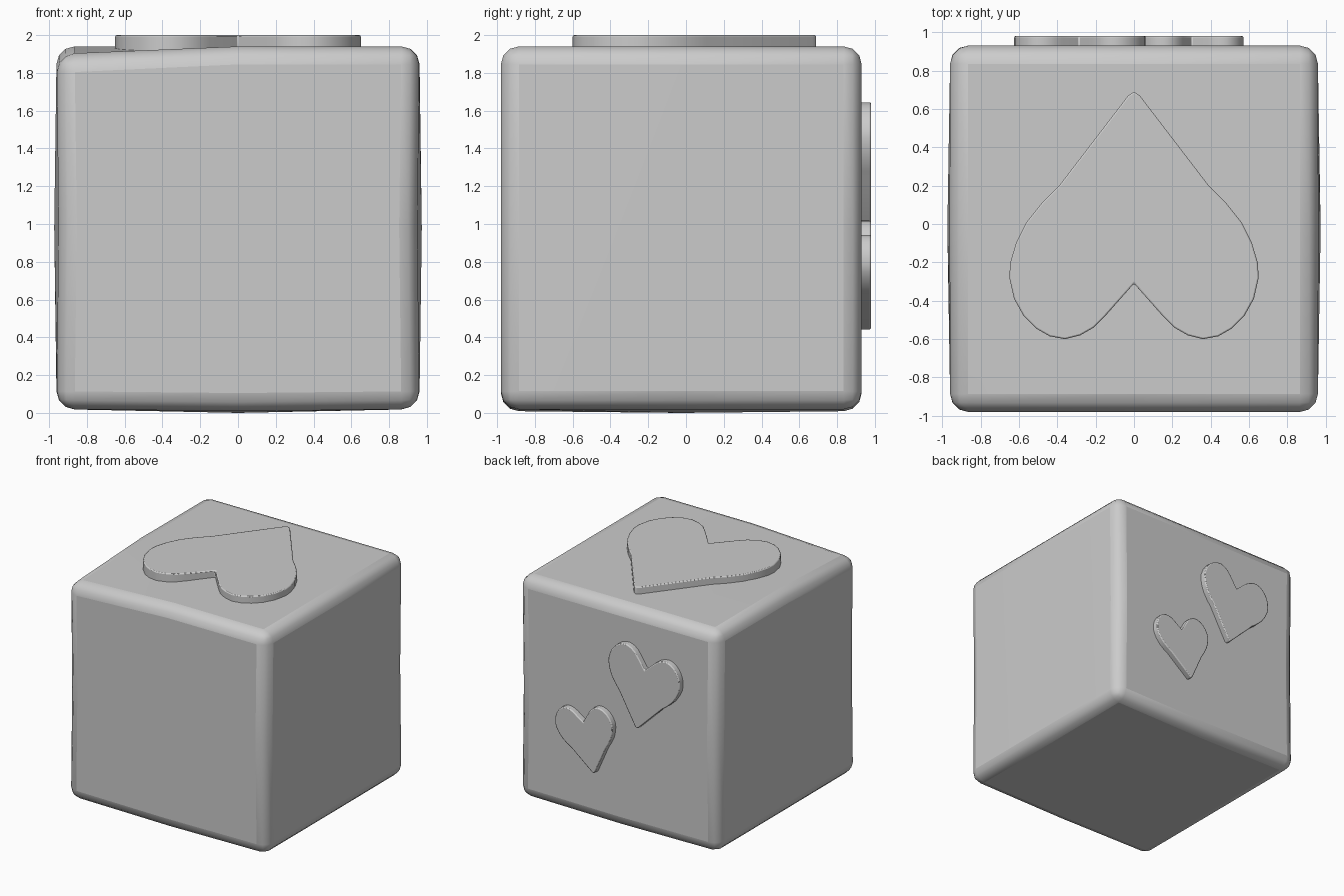
import bpy, bmesh
from mathutils import Vector, Matrix

if "Cube" in bpy.data.objects:
    bpy.data.objects.remove(bpy.data.objects["Cube"])


def make_object(name, bm, bevel, segments, angle):
    bmesh.ops.recalc_face_normals(bm, faces=bm.faces)
    me = bpy.data.meshes.new(name)
    bm.to_mesh(me)
    bm.free()
    ob = bpy.data.objects.new(name, me)
    bpy.context.collection.objects.link(ob)
    m = ob.modifiers.new("bevel", 'BEVEL')
    m.width, m.segments = bevel, segments
    m.limit_method, m.angle_limit = 'ANGLE', 0.8
    bpy.ops.object.select_all(action='DESELECT')
    ob.select_set(True)
    bpy.context.view_layer.objects.active = ob
    bpy.ops.object.shade_smooth_by_angle(angle=angle)
    return ob


# Slightly irregular soft cube
bm = bmesh.new()
bmesh.ops.create_cube(bm, size=2)
bmesh.ops.subdivide_edges(bm, edges=bm.edges[:], cuts=1, use_grid_fill=True)
for v in bm.verts:
    sx, sy, sz = (round(c) for c in v.co)
    x, y, z = sx * 0.96, -0.025 + sy * 0.955, 0.98 + sz * 0.96
    if sz == 0 and sx:
        x = sx * (0.973 if sy == 0 else 0.948)   # bulged sides, pinched edges
    if sz == -1 and sx == 0:
        z = 0.0 if sy == 0 else 0.01             # bulged underside
    if sz == 1 and sy == -1 and sx == -1:
        z = 1.895                                # sagging front corner
    v.co = (x, y, z)
make_object("soft_cube", bm, 0.095, 3, 0.7)

# Half outline of a heart, tip at the origin, lobes up
HALF = [(0.03, 0.02), (0.39, 0.49), (0.48, 0.58), (0.56, 0.68), (0.615, 0.79),
        (0.645, 0.89), (0.65, 0.97), (0.625, 1.08), (0.575, 1.17), (0.51, 1.235),
        (0.44, 1.275), (0.36, 1.29), (0.28, 1.27), (0.21, 1.23), (0.15, 1.17)]
OUTLINE = [(0, 0)] + HALF + [(0, 1.0)] + [(-u, v) for u, v in reversed(HALF)]


def heart(name, tip, axis, normal, scale, depth):
    up, n = Vector(axis).normalized(), Vector(normal)
    side = up.cross(n)
    tip = Vector(tip)
    bm = bmesh.new()
    f = bm.faces.new([bm.verts.new(tip + (side * u + up * v) * scale)
                      for u, v in OUTLINE])
    ext = bmesh.ops.extrude_face_region(bm, geom=[f])
    for g in ext["geom"]:
        if isinstance(g, bmesh.types.BMVert):
            g.co += n * depth
    make_object(name, bm, 0.008, 2, 0.6)


# Raised hearts on the top and back
heart("top_heart", (0, 0.69, 1.88), (0, -1, 0), (0, 0, 1), 1.0, 0.12)
heart("large_back_heart", (-0.21, 0.86, 0.94), (-0.075, 0, 0.52), (0, 1, 0), 0.53, 0.12)
heart("small_back_heart", (0.20, 0.86, 0.44), (0.10, 0, 0.41), (0, 1, 0), 0.43, 0.12)
